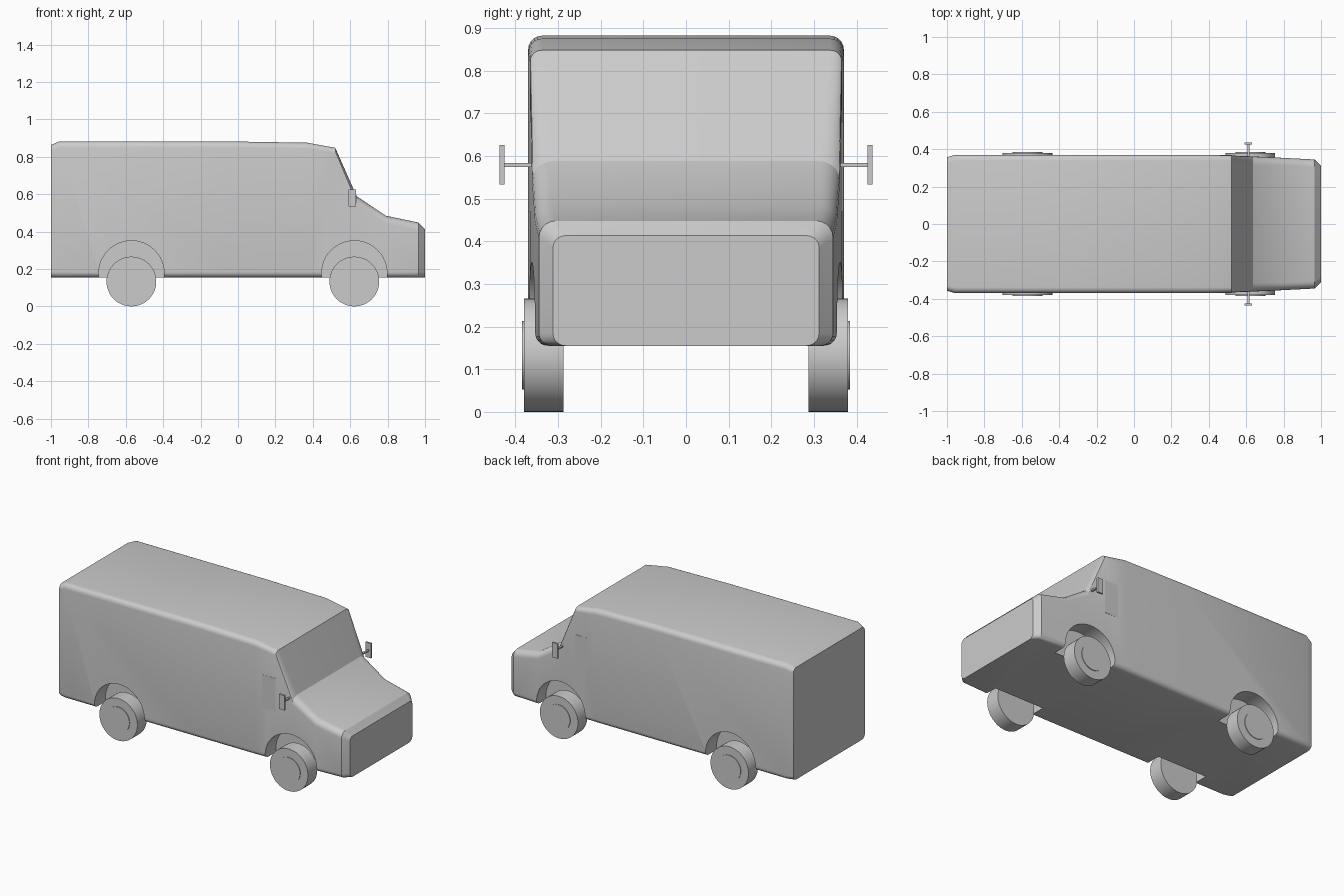
import bpy, bmesh
from math import pi, sin, cos

if "Cube" in bpy.data.objects:
    bpy.data.objects.remove(bpy.data.objects["Cube"])


def box(name, lo, hi):
    bpy.ops.mesh.primitive_cube_add(size=1, location=[(a + b) / 2 for a, b in zip(lo, hi)])
    ob = bpy.context.object
    ob.name = name
    ob.scale = [b - a for a, b in zip(lo, hi)]
    bpy.ops.object.transform_apply(location=False, rotation=False, scale=True)
    return ob


def disc(name, x, z, r, y0, y1, sides=48):
    bpy.ops.mesh.primitive_cylinder_add(vertices=sides, radius=r, depth=abs(y1 - y0),
                                        location=(x, (y0 + y1) / 2, z), rotation=(pi / 2, 0, 0))
    ob = bpy.context.object
    ob.name = name
    bpy.ops.object.transform_apply(location=False, rotation=True, scale=True)
    return ob


def smooth(ob, angle=0.45):
    bpy.ops.object.select_all(action='DESELECT')
    ob.select_set(True)
    bpy.context.view_layer.objects.active = ob
    bpy.ops.object.shade_smooth_by_angle(angle=angle)


def section(w, top, rt, bottom=0.155, rb=0.03, n=5):
    # rounded rectangle in the y-z plane, one arc per corner
    pts = []
    for sy, sz, r, a0 in ((1, 1, rt, 0), (-1, 1, rt, 90), (-1, -1, rb, 180), (1, -1, rb, 270)):
        cy, cz = sy * (w - r), (top - r if sz > 0 else bottom + r)
        for i in range(n + 1):
            a = (a0 + 90 * i / n) * pi / 180
            pts.append((cy + r * cos(a), cz + r * sin(a)))
    return pts


# Body: loft through stations (x, half width, roof height, top corner radius)
stations = [(-1.0, 0.357, 0.863, 0.03), (-0.955, 0.37, 0.882, 0.032), (-0.05, 0.37, 0.882, 0.032),
            (0.37, 0.37, 0.875, 0.032), (0.52, 0.366, 0.848, 0.028), (0.635, 0.361, 0.588, 0.048),
            (0.79, 0.354, 0.485, 0.04), (0.965, 0.345, 0.448, 0.04), (1.0, 0.312, 0.413, 0.028)]
bm = bmesh.new()
rings = [[bm.verts.new((x, y, z)) for y, z in section(w, top, r)] for x, w, top, r in stations]
for a, b in zip(rings, rings[1:]):
    for i in range(len(a)):
        j = (i + 1) % len(a)
        bm.faces.new((a[i], a[j], b[j], b[i]))
bm.faces.new(rings[0])
bm.faces.new(rings[-1])
bmesh.ops.recalc_face_normals(bm, faces=bm.faces)
mesh = bpy.data.meshes.new("van_body")
bm.to_mesh(mesh)
bm.free()
body = bpy.data.objects.new("van_body", mesh)
bpy.context.collection.objects.link(body)

for axle, x in (("rear", -0.57), ("front", 0.622)):
    for side, s in (("left", 1), ("right", -1)):
        # Wheel arch cut into the body
        cutter = disc("arch_cutter", x, 0.176, 0.175, s * 0.26, s * 0.45)
        cutter.hide_render = True
        mod = body.modifiers.new("arch", 'BOOLEAN')
        mod.operation, mod.solver, mod.object = 'DIFFERENCE', 'EXACT', cutter
        bpy.context.view_layer.objects.active = body
        bpy.ops.object.modifier_apply(modifier=mod.name)
        bpy.data.objects.remove(cutter)
        # Wheel and hub cap
        smooth(disc(f"{axle}_{side}_wheel", x, 0.133, 0.133, s * 0.287, s * 0.38))
        smooth(disc(f"{axle}_{side}_hub", x, 0.133, 0.08, s * 0.37, s * 0.384))
smooth(body)

for side, s in (("left", 1), ("right", -1)):
    # Door window panel, nearly flush with the tapering side
    y = sorted((s * 0.35, s * 0.3685))
    box(f"{side}_door_window", (0.3, y[0], 0.47), (0.52, y[1], 0.68))
    # Wing mirror on a thin arm
    y = sorted((s * 0.335, s * 0.43))
    box(f"{side}_mirror_arm", (0.606, y[0], 0.574), (0.618, y[1], 0.584))
    y = sorted((s * 0.425, s * 0.437))
    box(f"{side}_mirror", (0.592, y[0], 0.533), (0.631, y[1], 0.626))
